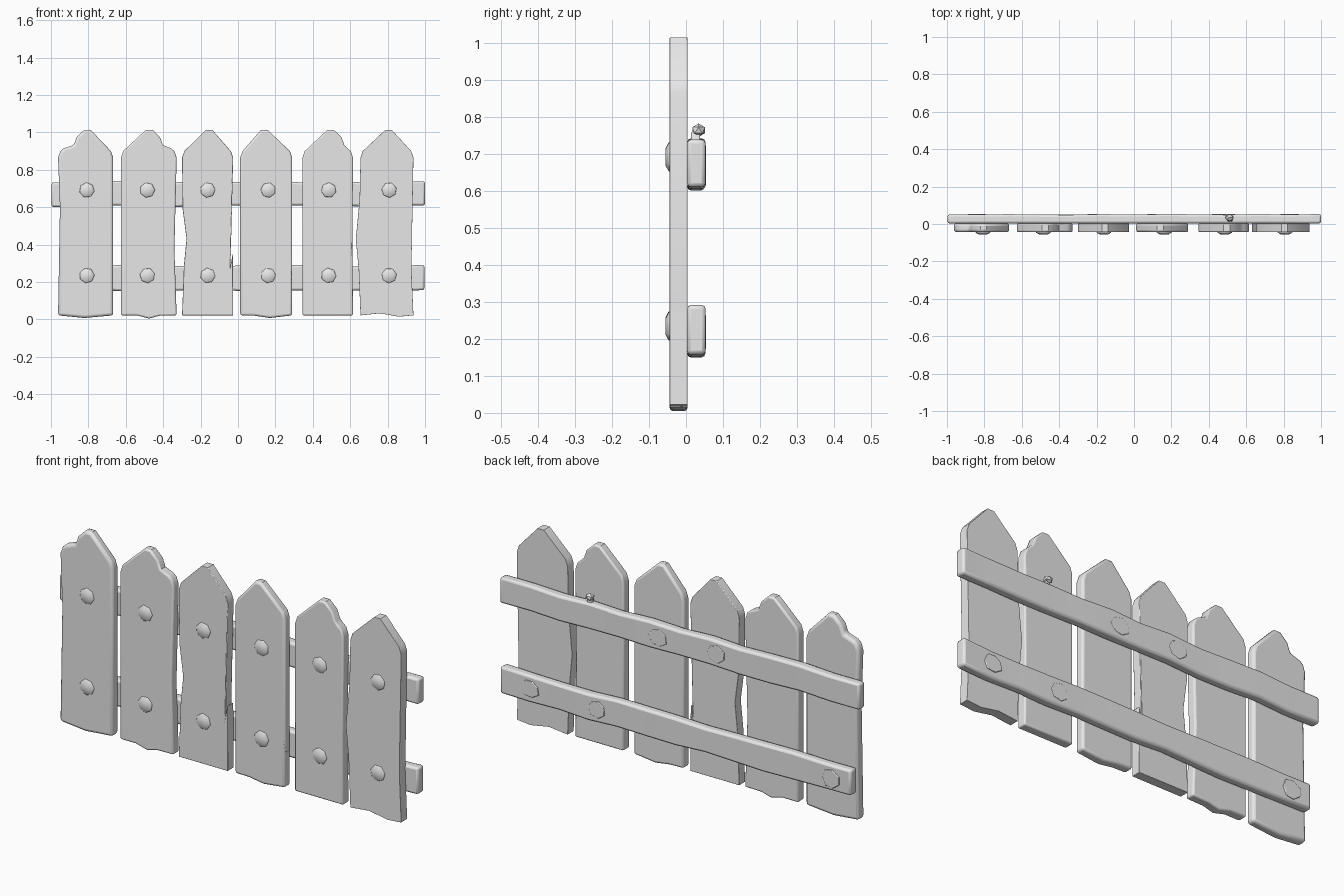
import bpy, bmesh, math, random
from mathutils import Vector

if "Cube" in bpy.data.objects:
    bpy.data.objects.remove(bpy.data.objects["Cube"])

random.seed(4)
grey = bpy.data.materials.new("weathered_grey")
grey.diffuse_color = (0.8, 0.8, 0.8, 1)
grey.use_nodes = True
grey.node_tree.nodes["Principled BSDF"].inputs["Base Color"].default_value = grey.diffuse_color


def finish(name, bm, bevel=0, segments=2, angle=35):
    bmesh.ops.recalc_face_normals(bm, faces=bm.faces)
    me = bpy.data.meshes.new(name)
    bm.to_mesh(me)
    bm.free()
    me.materials.append(grey)
    ob = bpy.data.objects.new(name, me)
    bpy.context.collection.objects.link(ob)
    bpy.context.view_layer.objects.active = ob
    ob.select_set(True)
    if bevel:
        mod = ob.modifiers.new("worn_edges", 'BEVEL')
        mod.width, mod.segments = bevel, segments
        mod.limit_method, mod.angle_limit = 'ANGLE', math.radians(50)
    bpy.ops.object.shade_smooth_by_angle(angle=math.radians(angle))
    ob.select_set(False)
    return ob


def slab(name, outline, y0, y1, bevel):
    """Extrude an x-z outline from y0 to y1."""
    bm = bmesh.new()
    front = [bm.verts.new((x, y0, z)) for x, z in outline]
    back = [bm.verts.new((x, y1, z)) for x, z in outline]
    bm.faces.new(front)
    bm.faces.new(back[::-1])
    n = len(outline)
    for i in range(n):
        j = (i + 1) % n
        bm.faces.new((front[i], back[i], back[j], front[j]))
    return finish(name, bm, bevel, 3)


def picket(name, left, right, peak, wear_left=(), wear_right=(), notch=0, foot=()):
    """Pointed board; wear is (inset, height) pairs, notch is the chipped side."""
    def half(edge, side, wear):
        pts = [(edge, .022)]
        pts += [(edge - side * inset, z) for inset, z in wear]
        pts += [(edge, .865), (edge - side * .012, .9)]
        if notch == side:
            pts += [(edge - side * .03, .915), (peak + side * .073, .933),
                    (peak + side * .058, .975)]
        return pts + [(peak + side * .017, 1.014)]
    outline = half(left, -1, wear_left) + half(right, 1, wear_right)[::-1] + list(foot)
    slab(name, outline, -.044, .004, .014)


# Pickets, each worn differently
picket("picket_1", -.962, -.667, -.805, [(.01, .6)], notch=-1, foot=[(-.82, .008)])
picket("picket_2", -.626, -.328, -.475, [], [(.015, .455), (.032, .28), (.017, .175)],
       1, [(-.42, .02), (-.475, .005), (-.54, .022)])
picket("picket_3", -.299, -.026, -.155, [(.01, .29), (.024, .43), (.003, .59)],
       [(.002, .35), (.014, .29)])
picket("picket_4", .012, .29, .14, [], [(.003, .43), (.025, .32), (0, .19)],
       foot=[(.17, .008), (.09, .02)])
picket("picket_5", .345, .615, .495, [], [(.007, .67), (.02, .43), (.005, .27)], 1)
picket("picket_6", .655, .938, .805, [(-.01, .27), (-.025, .43), (-.005, .64)],
       [(.013, .32), (.013, .16)], foot=[(.86, .015), (.76, .033)])


def rail(name, x0, x1, z0, z1):
    """Loft slightly uneven rectangular sections along x."""
    bm = bmesh.new()
    prev = None
    n = 13
    for i in range(n):
        x = x0 + (x1 - x0) * i / (n - 1)
        a, b = random.uniform(-.006, .006), random.uniform(-.006, .006)
        yb = random.uniform(.048, .054)
        ring = [bm.verts.new(p) for p in ((x, .003, z0 + a), (x, yb, z0 + a),
                                          (x, yb, z1 + b), (x, .003, z1 + b))]
        if prev:
            for k in range(4):
                m = (k + 1) % 4
                bm.faces.new((prev[k], prev[m], ring[m], ring[k]))
        else:
            bm.faces.new(ring)
        prev = ring
    bm.faces.new(prev[::-1])
    return finish(name, bm, .011, 2)


rail("upper_rail", -.997, 1, .605, .738)
rail("lower_rail", -.95, .997, .155, .287)


def bolt(name, cx, cz):
    """Faceted low dome on a picket front."""
    bm = bmesh.new()
    turn = random.uniform(0, 1)
    rings = []
    for r, y in ((.041, -.036), (.041, -.046), (.022, -.056)):
        rings.append([bm.verts.new((cx + r * math.cos(turn + k * math.tau / 7), y,
                                    cz + r * math.sin(turn + k * math.tau / 7)))
                      for k in range(7)])
    for lo, hi in zip(rings, rings[1:]):
        for k in range(7):
            m = (k + 1) % 7
            bm.faces.new((lo[k], lo[m], hi[m], hi[k]))
    bm.faces.new(rings[0])
    bm.faces.new(rings[-1])
    finish(name, bm, .003, 2)


for i in range(6):
    x = -.808 + i * .3232
    bolt(f"upper_bolt_{i + 1}", x, .692)
    bolt(f"lower_bolt_{i + 1}", x, .235)

# Thin worn patches on the rail backs
for i, (x, z) in enumerate(((.83, .222), (.46, .22), (.12, .67), (-.2, .675), (-.84, .218))):
    pts = [(x + .055 * math.cos(k * math.tau / 7) * random.uniform(.8, 1),
            z + .05 * math.sin(k * math.tau / 7) * random.uniform(.8, 1)) for k in range(7)]
    slab(f"worn_patch_{i + 1}", pts, .046, .0545, .003)

# Small broken stub standing on the upper rail
bm = bmesh.new()
bmesh.ops.create_icosphere(bm, subdivisions=1, radius=1)
for v in bm.verts:
    v.co = Vector((.51 + v.co.x * .024, .034 + v.co.y * .02, .764 + v.co.z * .018))
finish("stub_head", bm, 0, 1, 20)
slab("stub_neck", [(.498, .725), (.503, .76), (.52, .76), (.53, .725)], .014, .038, .004)
